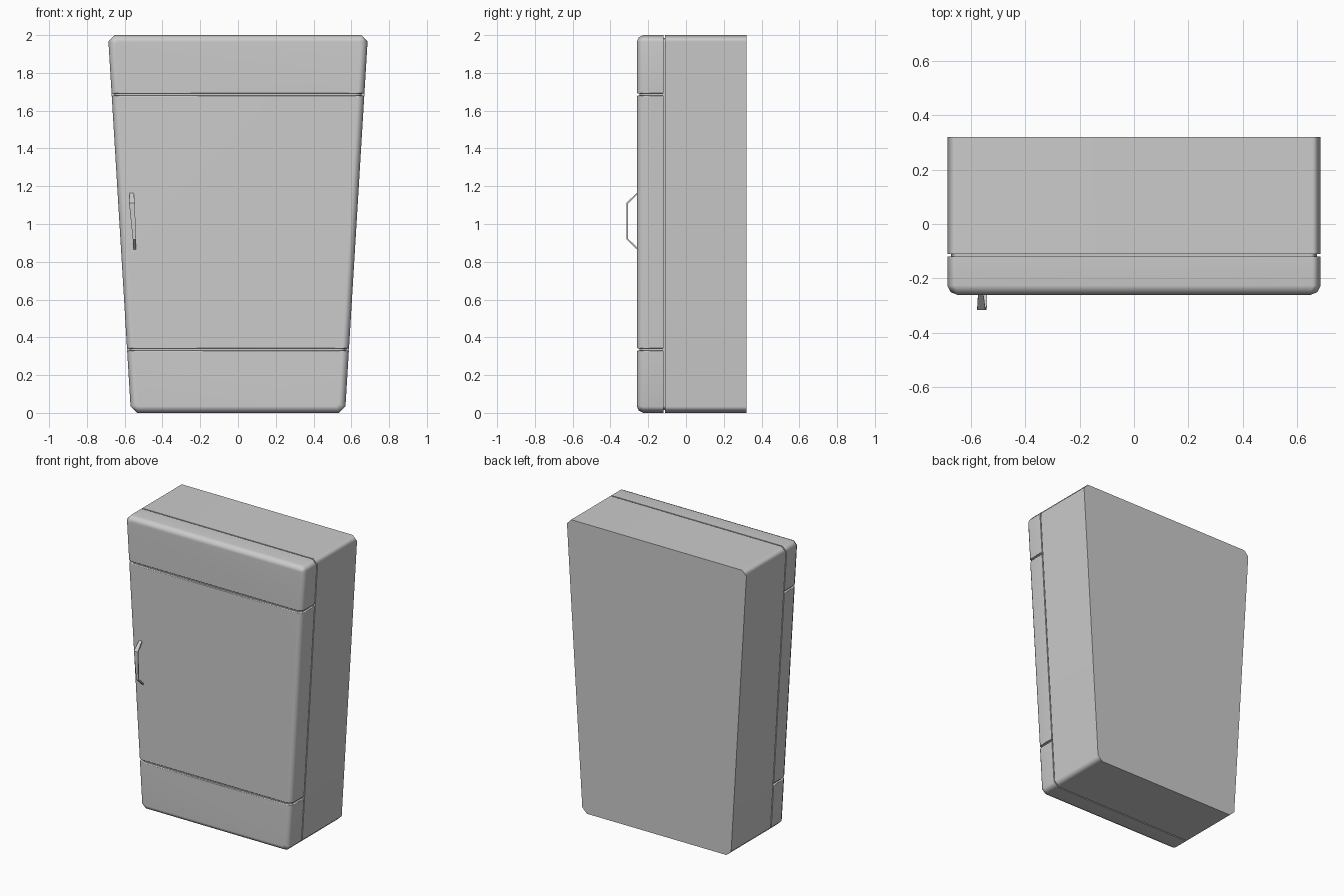
import bpy, bmesh

if "Cube" in bpy.data.objects:
    bpy.data.objects.remove(bpy.data.objects["Cube"])


def outline(y, inset, c):
    # Tapered cabinet outline with clipped corners, in the plane at depth y
    lo, hi = inset, 2 - inset

    def hw(z):
        return 0.567 + 0.0605 * z - inset
    half = [(hw(lo) - c, lo), (hw(lo + c), lo + c), (hw(hi - c), hi - c), (hw(hi) - c, hi)]
    return [(x, y, z) for x, z in half] + [(-x, y, z) for x, z in reversed(half)]


def loft(sections):
    bm = bmesh.new()
    rings = [[bm.verts.new(p) for p in s] for s in sections]
    n = len(rings[0])
    for a, b in zip(rings, rings[1:]):
        for i in range(n):
            j = (i + 1) % n
            bm.faces.new((a[i], a[j], b[j], b[i]))
    bm.faces.new(rings[0])
    bm.faces.new(rings[-1])
    bmesh.ops.recalc_face_normals(bm, faces=bm.faces)
    return bm


def cut(bm, z, up):
    # Slice at height z, keep the side below (up=1) or above (up=-1), soften the rim
    geom = bm.verts[:] + bm.edges[:] + bm.faces[:]
    res = bmesh.ops.bisect_plane(bm, geom=geom, plane_co=(0, 0, z), plane_no=(0, 0, up), clear_outer=True)
    rim = [e for e in res["geom_cut"] if isinstance(e, bmesh.types.BMEdge)]
    bmesh.ops.holes_fill(bm, edges=rim)
    bmesh.ops.bevel(bm, geom=rim, offset=0.004, segments=1, affect='EDGES')
    bmesh.ops.recalc_face_normals(bm, faces=bm.faces)


def finish(bm, name, angle=0.9):
    me = bpy.data.meshes.new(name)
    bm.to_mesh(me)
    bm.free()
    ob = bpy.data.objects.new(name, me)
    bpy.context.collection.objects.link(ob)
    bpy.ops.object.select_all(action='DESELECT')
    ob.select_set(True)
    bpy.context.view_layer.objects.active = ob
    bpy.ops.object.shade_smooth_by_angle(angle=angle)
    mod = ob.modifiers.new("weighted_normals", 'WEIGHTED_NORMAL')
    mod.keep_sharp = True
    return ob


# Main cabinet box
finish(loft([outline(0.32, 0, 0.034), outline(-0.111, 0, 0.034)]), "cabinet_body")

# Recessed core seen at the bottom of the seams
finish(loft([outline(-0.09, 0.014, 0.025), outline(-0.22, 0.014, 0.025),
             outline(-0.247, 0.045, 0.012)]), "seam_core")

# Front panels: plinth, door and top panel, cut from one chamfered slab
gap = 0.006
for name, low, high in (("bottom_panel", None, 0.335),
                        ("door_panel", 0.335, 1.685),
                        ("top_panel", 1.685, None)):
    bm = loft([outline(-0.119, 0, 0.034), outline(-0.226, 0, 0.034),
               outline(-0.25, 0.012, 0.026), outline(-0.26, 0.035, 0.014)])
    if low:
        cut(bm, low + gap, -1)
    if high:
        cut(bm, high - gap, 1)
    finish(bm, name)

# Bent, tapering door handle: centre x, y, z, half width, y and z thickness offset
path = [(-0.563, -0.257, 1.168, 0.010, 0.0, -0.012),
        (-0.561, -0.315, 1.112, 0.015, 0.008, -0.004),
        (-0.549, -0.315, 0.918, 0.008, 0.008, 0.004),
        (-0.546, -0.257, 0.863, 0.006, 0.0, 0.012)]
handle = loft([[(x - w, y, z), (x + w, y, z), (x + w, y + dy, z + dz), (x - w, y + dy, z + dz)]
               for x, y, z, w, dy, dz in path])
finish(handle, "door_handle", 0.5)
